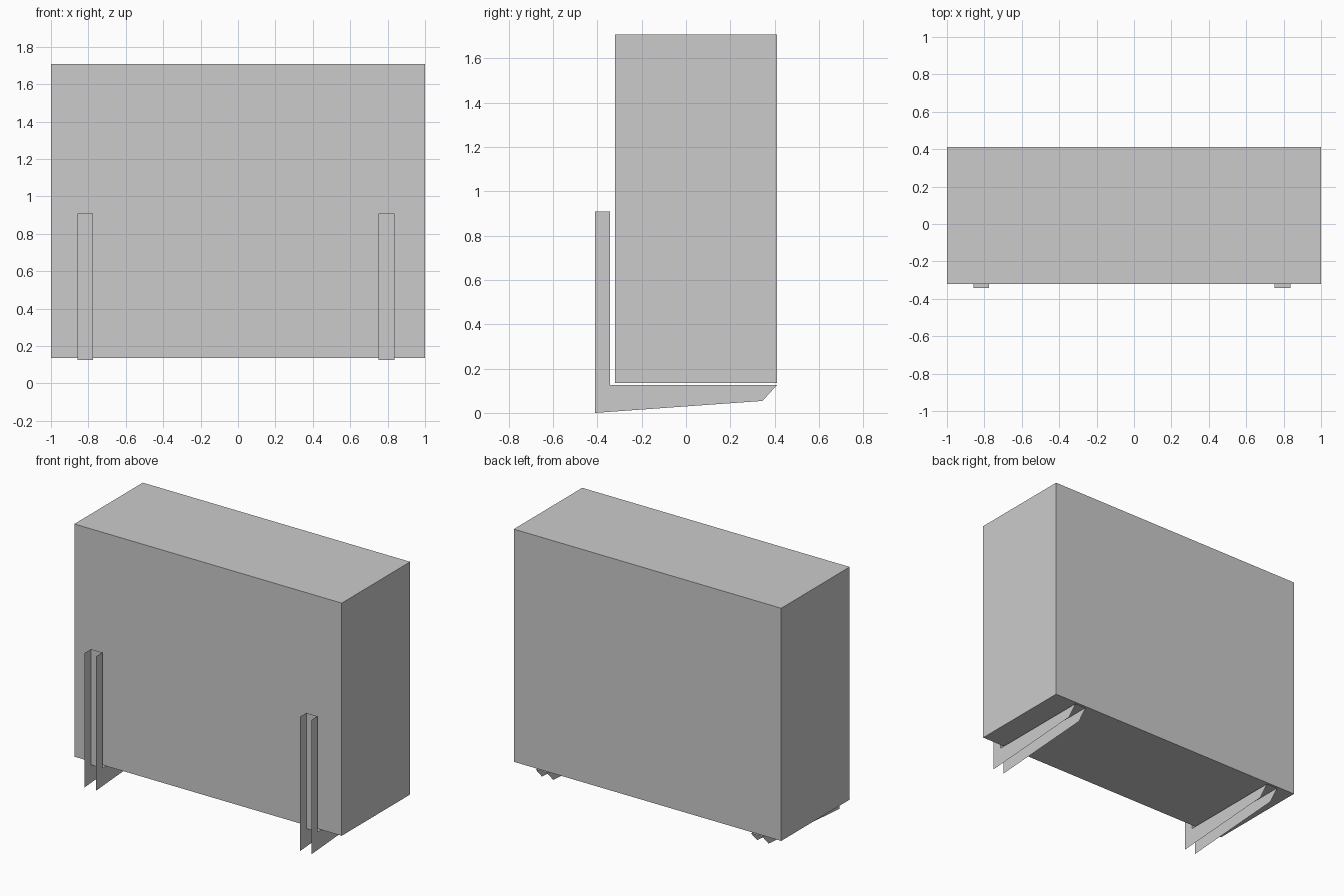
import bpy, bmesh
from mathutils import Matrix

if "Cube" in bpy.data.objects:
    bpy.data.objects.remove(bpy.data.objects["Cube"])


def add_object(name, bm):
    mesh = bpy.data.meshes.new(name)
    bm.to_mesh(mesh)
    bm.free()
    obj = bpy.data.objects.new(name, mesh)
    bpy.context.collection.objects.link(obj)
    return obj


def box(name, lo, hi):
    size = [b - a for a, b in zip(lo, hi)]
    mid = [(a + b) / 2 for a, b in zip(lo, hi)]
    bm = bmesh.new()
    bmesh.ops.create_cube(bm, size=1, matrix=Matrix.Translation(mid) @ Matrix.Diagonal((*size, 1)))
    return add_object(name, bm)


# Side profile (y, z) of the L-shaped sheet bracket
INNER = [(-0.343, 0.908), (-0.343, 0.126), (0.411, 0.126)]
OUTER = [(0.345, 0.054), (-0.411, 0.0), (-0.411, 0.908)]


def bracket(name, x0, x1):
    bm = bmesh.new()
    inner, corners = [], []
    for x in (x0, x1):
        i = [bm.verts.new((x, y, z)) for y, z in INNER]
        o = [bm.verts.new((x, y, z)) for y, z in OUTER]
        # Side plate: upright arm and tapered lower arm, mitred at the corner
        bm.faces.new((i[0], i[1], o[1], o[2]))
        bm.faces.new((i[1], i[2], o[0], o[1]))
        inner.append(i)
    # Web joining both plates: against the wall face and under the load
    a, b = inner
    for k in range(2):
        bm.faces.new((a[k], a[k + 1], b[k + 1], b[k]))
    bmesh.ops.recalc_face_normals(bm, faces=bm.faces[:])
    return add_object(name, bm)


# Main cabinet
box("cabinet", (-1, -0.32, 0.135), (1, 0.411, 1.708))

# Open channel brackets
bracket("left_bracket", -0.859, -0.774)
bracket("right_bracket", 0.752, 0.836)
